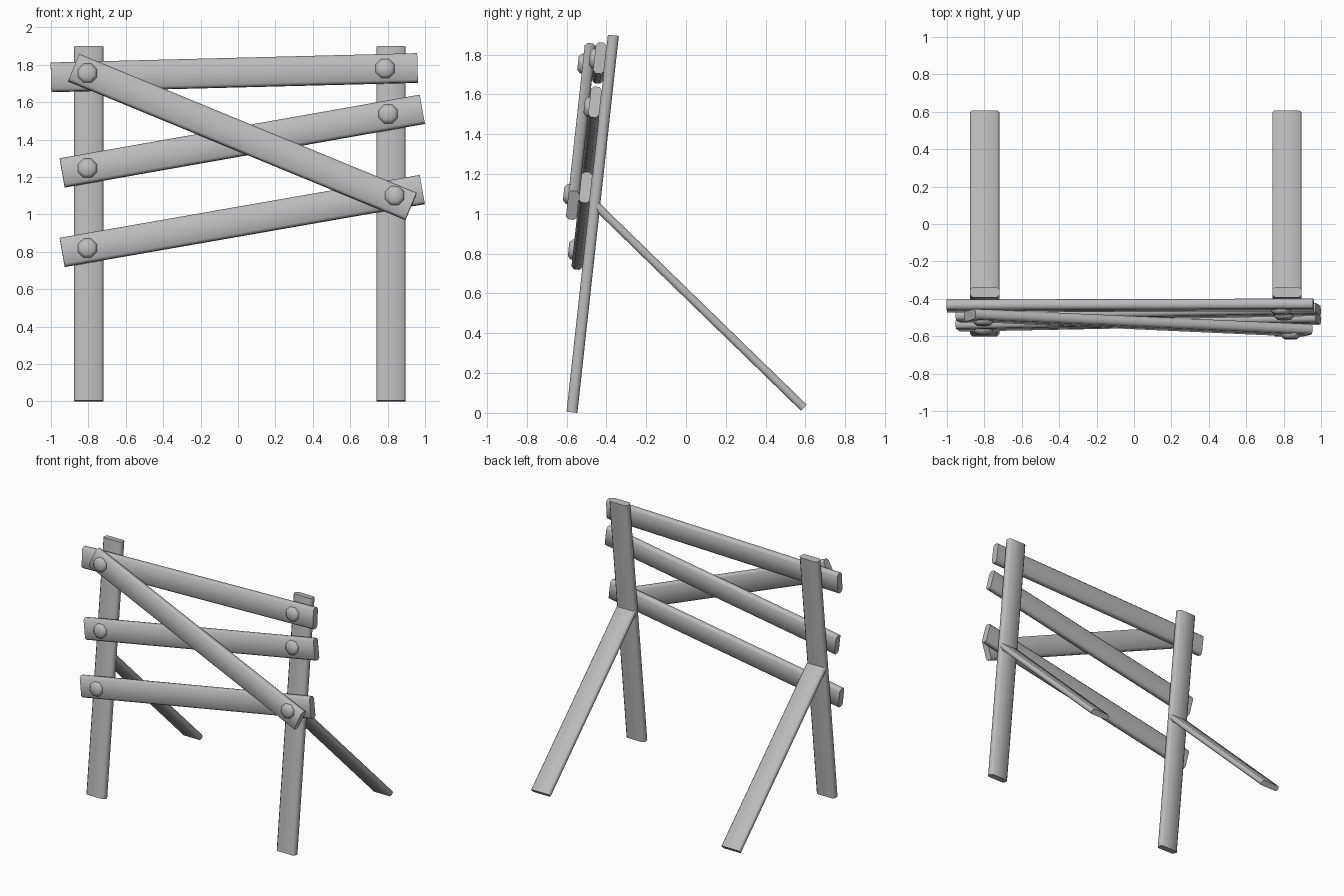
import bpy, bmesh, math
from mathutils import Matrix, Vector

cube = bpy.data.objects.get("Cube")
if cube:
    bpy.data.objects.remove(cube, do_unlink=True)

# single grey material
grey = bpy.data.materials.new("weathered grey")
grey.use_nodes = True
colour = (0.5, 0.5, 0.5, 1)
grey.diffuse_color = colour
grey.node_tree.nodes["Principled BSDF"].inputs["Base Color"].default_value = colour

# leaning plane shared by the posts, boards and bolts
FOOT, TOP = Vector((0, -0.573, 0.003)), Vector((0, -0.365, 1.897))
UP = (TOP - FOOT).normalized()
FRONT = Vector((0, -UP.z, UP.y))
WIDTH, THICK = 0.157, 0.055


def on_plane(x, z, offset=0):
    """Point at x, z lying the given distance in front of the posts' middle."""
    y = FOOT.y + (z - FOOT.z) * UP.y / UP.z
    return Vector((x, y - offset / UP.z, z))


def finish(name, bm, matrix):
    mesh = bpy.data.meshes.new(name)
    bmesh.ops.recalc_face_normals(bm, faces=bm.faces)
    bm.to_mesh(mesh)
    bm.free()
    obj = bpy.data.objects.new(name, mesh)
    bpy.context.collection.objects.link(obj)
    obj.matrix_world = matrix
    mesh.materials.append(grey)
    bpy.ops.object.select_all(action='DESELECT')
    obj.select_set(True)
    bpy.context.view_layer.objects.active = obj
    bpy.ops.object.shade_smooth_by_angle(angle=math.radians(60))
    return obj


def frame(along, facing, centre):
    x = along.normalized()
    z = (facing - x * facing.dot(x)).normalized()
    m = Matrix((x, z.cross(x), z)).transposed().to_4x4()
    m.translation = centre
    return m


def plank(name, a, b, facing, thick=THICK, chamfer=0.014):
    """Board from a to b with chamfered long edges."""
    length = (b - a).length
    bm = bmesh.new()
    bmesh.ops.create_cube(bm, size=1)
    bmesh.ops.scale(bm, vec=(length, WIDTH, thick), verts=bm.verts)
    long_edges = [e for e in bm.edges
                  if abs(e.verts[0].co.x - e.verts[1].co.x) > length / 2]
    bmesh.ops.bevel(bm, geom=long_edges, offset=chamfer, segments=1,
                    affect='EDGES', profile=0.5)
    return finish(name, bm, frame(b - a, facing, (a + b) / 2))


def bolt(name, x, z, layer):
    """Eight-sided domed bolt head on top of the given board layer."""
    bm = bmesh.new()
    rings = []
    for radius, height in ((0.055, -0.01), (0.055, 0.008), (0.037, 0.024)):
        rings.append([bm.verts.new((radius * math.cos(t), radius * math.sin(t), height))
                      for t in (math.tau * (i + 0.5) / 8 for i in range(8))])
    for low, high in zip(rings, rings[1:]):
        for i in range(8):
            j = (i + 1) % 8
            bm.faces.new((low[i], low[j], high[j], high[i]))
    bm.faces.new(rings[0])
    bm.faces.new(rings[-1])
    surface = THICK * (layer + 0.5)
    return finish(name, bm, frame(Vector((1, 0, 0)), FRONT, on_plane(x, z, surface)))


# posts and their rear braces
for side, x in (("right", -0.798), ("left", 0.818)):
    shift = Vector((x, 0, 0))
    plank(side + "_post", FOOT + shift, TOP + shift, FRONT)
    plank(side + "_brace", Vector((x, -0.45, 1.04)), Vector((x, 0.592, 0.026)),
          Vector((0, 1, 1)), thick=0.042, chamfer=0.012)

# boards: name, right end, left end, layer in front of the posts
for name, a, b, layer in (
        ("top_board", (-1, 1.733), (0.96, 1.783), 1),
        ("middle_board", (-0.94, 1.222), (0.985, 1.562), 1),
        ("lower_board", (-0.94, 0.797), (0.985, 1.133), 1),
        ("diagonal_board", (-0.878, 1.785), (0.925, 1.043), 2)):
    plank(name, on_plane(*a, THICK * layer), on_plane(*b, THICK * layer), FRONT)

# bolts
for name, x, z, layer in (
        ("diagonal_right_bolt", -0.805, 1.755, 2),
        ("diagonal_left_bolt", 0.838, 1.1, 2),
        ("top_left_bolt", 0.787, 1.78, 1),
        ("middle_right_bolt", -0.805, 1.247, 1),
        ("middle_left_bolt", 0.803, 1.537, 1),
        ("lower_right_bolt", -0.805, 0.82, 1)):
    bolt(name, x, z, layer)
